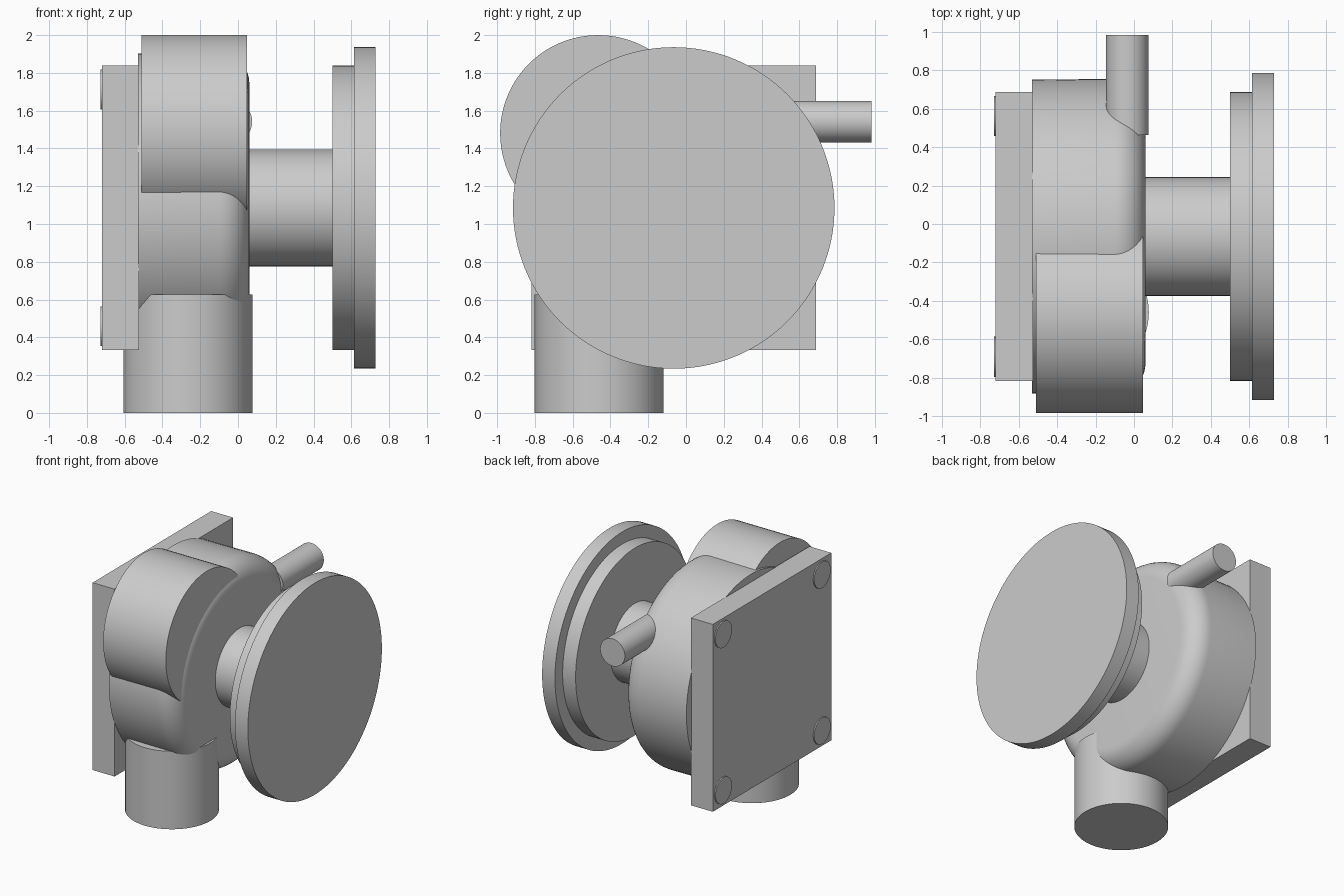
import bpy, bmesh
from math import sin, cos, pi, radians
from mathutils import Vector

if "Cube" in bpy.data.objects:
    bpy.data.objects.remove(bpy.data.objects["Cube"])

SEG = 96
CY, CZ = -0.065, 1.085   # main axis, running along x


def finish(name, bm):
    bmesh.ops.recalc_face_normals(bm, faces=bm.faces)
    mesh = bpy.data.meshes.new(name)
    bm.to_mesh(mesh)
    bm.free()
    obj = bpy.data.objects.new(name, mesh)
    bpy.context.collection.objects.link(obj)
    bpy.context.view_layer.objects.active = obj
    bpy.ops.object.select_all(action='DESELECT')
    obj.select_set(True)
    bpy.ops.object.shade_smooth_by_angle(angle=radians(30))
    return obj


def lathe(name, axis, centre, profile, seg=SEG):
    """Capped solid of revolution; profile = (position along axis, radius)."""
    a = 'xyz'.index(axis)
    u, v = [i for i in range(3) if i != a]
    bm = bmesh.new()
    rings = []
    for pos, r in profile:
        ring = []
        for i in range(seg):
            p = Vector((0, 0, 0))
            p[a] = pos
            p[u] = centre[0] + r * cos(2 * pi * i / seg)
            p[v] = centre[1] + r * sin(2 * pi * i / seg)
            ring.append(bm.verts.new(p))
        rings.append(ring)
    for lo, hi in zip(rings, rings[1:]):
        for i in range(seg):
            j = (i + 1) % seg
            bm.faces.new((lo[i], lo[j], hi[j], hi[i]))
    bm.faces.new(rings[0])
    bm.faces.new(rings[-1])
    return finish(name, bm)


# Square mounting plate
bm = bmesh.new()
bmesh.ops.create_cube(bm, size=1)
for vert in bm.verts:
    vert.co = Vector((-0.6225 + vert.co.x * 0.195,
                      CY + vert.co.y * 1.506, CZ + vert.co.z * 1.506))
finish("mounting_plate", bm)

# Round pads at the plate corners
for sy in (-1, 1):
    for sz in (-1, 1):
        lathe("corner_pad", 'x', (CY + sy * 0.627, CZ + sz * 0.627),
              [(-0.729, 0.105), (-0.70, 0.105)], 48)

# Main housing drum with a rounded outer edge
R, F, END = 0.82, 0.16, 0.06
fillet = [(END - F + F * sin(t * pi / 20), R - F + F * cos(t * pi / 20))
          for t in range(11)]
lathe("main_housing", 'x', (CY, CZ), [(-0.53, R - 0.003)] + fillet)

# Offset side drum
lathe("side_drum", 'x', (-0.465, 1.481), [(-0.51, 0.519), (0.047, 0.519)])

# Lower outlet and side pipe
lathe("lower_outlet", 'z', (-0.265, -0.46), [(0, 0.342), (0.627, 0.342)])
lathe("side_pipe", 'y', (-0.035, 1.542), [(0.463, 0.11), (0.983, 0.11)], 48)

# Shaft and stepped front disc
lathe("shaft", 'x', (CY, CZ), [(0.03, 0.309), (0.51, 0.309)])
lathe("inner_disc", 'x', (CY, CZ), [(0.50, 0.753), (0.615, 0.753)], 128)
lathe("outer_disc", 'x', (CY, CZ), [(0.615, 0.851), (0.729, 0.851)], 128)
